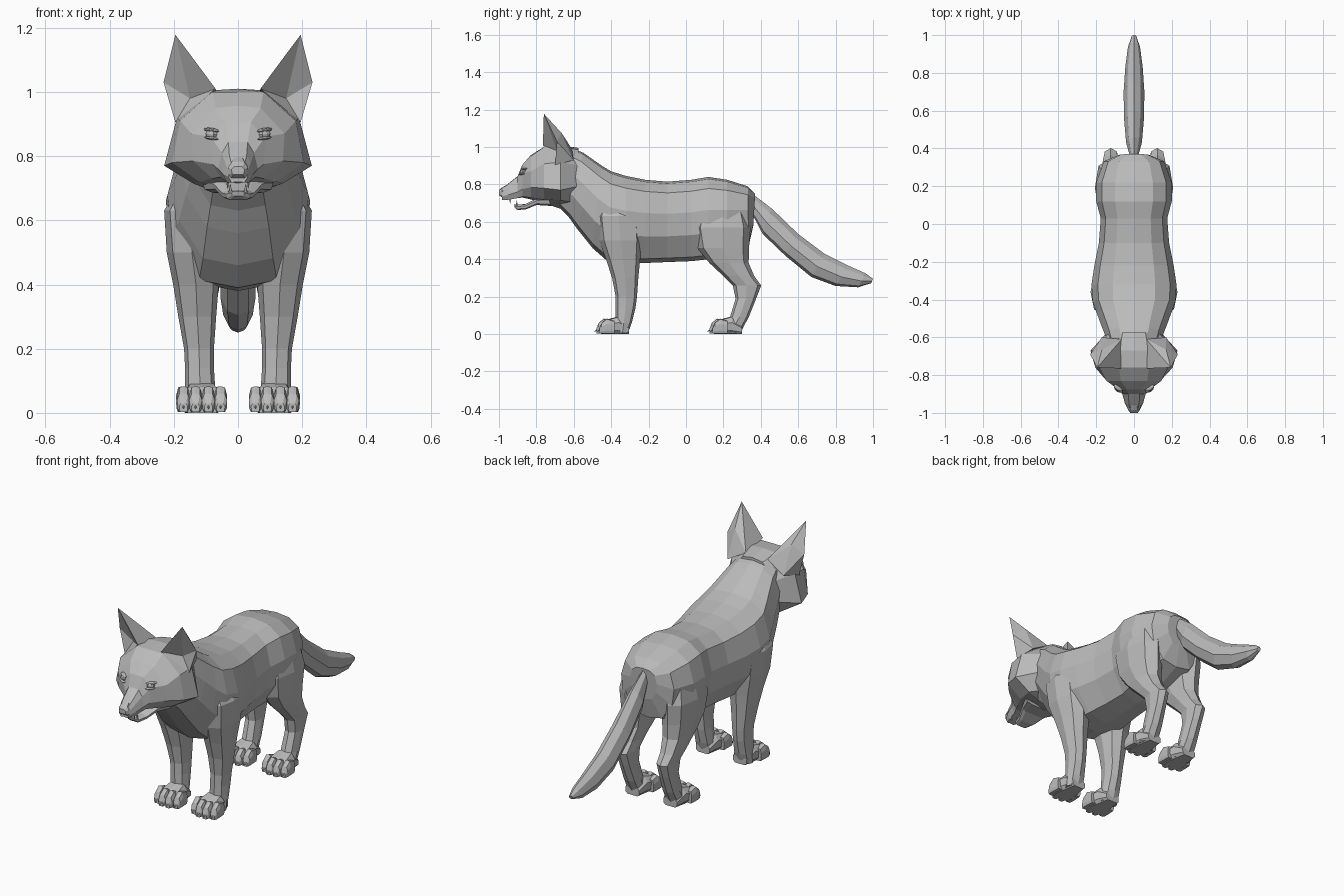
import bpy, bmesh, math
from mathutils import Matrix, Vector

if "Cube" in bpy.data.objects:
    bpy.data.objects.remove(bpy.data.objects["Cube"])

fur = bpy.data.materials.new("grey fur")
fur.diffuse_color = (0.5, 0.5, 0.5, 1)
fur.use_nodes = True
fur.node_tree.nodes["Principled BSDF"].inputs["Base Color"].default_value = fur.diffuse_color


def finish(name, bm, mirror=False):
    bmesh.ops.recalc_face_normals(bm, faces=bm.faces[:])
    mesh = bpy.data.meshes.new(name)
    bm.to_mesh(mesh)
    bm.free()
    mesh.materials.append(fur)
    ob = bpy.data.objects.new(name, mesh)
    bpy.context.collection.objects.link(ob)
    if mirror:
        ob.modifiers.new("Mirror", 'MIRROR').use_axis[0] = True
    return ob


def loft(bm, rings):
    """Skin a run of closed rings and cap both ends."""
    rows = [[bm.verts.new(p) for p in r] for r in rings]
    n = len(rows[0])
    for a, b in zip(rows, rows[1:]):
        for i in range(n):
            j = (i + 1) % n
            bm.faces.new((a[i], a[j], b[j], b[i]))
    bm.faces.new(rows[0])
    bm.faces.new(rows[-1])


def both_halves(half):
    """Close a half ring whose first and last points lie on x = 0."""
    return half + [(-x, y, z) for x, y, z in half[-2:0:-1]]


BARREL = [(0, 0), (.5, .025), (.85, .14), (1, .4), (.93, .68), (.55, .95), (0, 1)]
RIDGED = [(0, 0), (.65, .18), (1, .55), (.6, .9), (0, 1)]
BLOCK = [(0, 0), (.65, .04), (1, .35), (.95, .8), (.7, 1), (0, 1)]


def spine(bm, stations, section, cx=0):
    """Stations hold top y, top z, bottom y, bottom z, half width."""
    rings = []
    for yt, zt, yb, zb, w in stations:
        half = [(x * w, yt + (yb - yt) * t, zt + (zb - zt) * t) for x, t in section]
        rings.append([(x + cx, y, z) for x, y, z in both_halves(half)])
    loft(bm, rings)


# torso and neck
bm = bmesh.new()
spine(bm, [
    (.37, .75, .36, .58, .08), (.33, .79, .335, .47, .16), (.22, .825, .22, .42, .2),
    (.12, .84, .12, .40, .2), (.03, .825, .03, .39, .176), (-.1, .815, -.1, .385, .186),
    (-.22, .825, -.22, .38, .21), (-.32, .845, -.32, .38, .225), (-.40, .87, -.42, .39, .22),
    (-.45, .90, -.50, .46, .198), (-.5, .935, -.58, .56, .175), (-.55, .97, -.63, .63, .155),
    (-.60, .99, -.68, .68, .14)], BARREL)
finish("torso", bm)

# tail
bm = bmesh.new()
spine(bm, [
    (.355, .75, .35, .65, .02), (.46, .67, .41, .535, .042), (.60, .535, .53, .42, .053),
    (.74, .43, .67, .305, .055), (.87, .365, .80, .257, .046), (.96, .325, .92, .25, .032),
    (1.0, .295, .99, .272, .012)], RIDGED)
finish("tail", bm)

# head: half rings of (x, z) from crown to throat at each y
HEAD = {
    -.575: [(0, .995), (.06, .985), (.13, .90), (.145, .79), (.1, .70), (0, .66)],
    -.67: [(0, 1.01), (.08, 1.005), (.19, .92), (.23, .77), (.14, .715), (0, .67)],
    -.76: [(0, 1.0), (.08, 1.0), (.18, .91), (.205, .78), (.12, .72), (0, .70)],
    -.83: [(0, .957), (.07, .95), (.145, .87), (.14, .785), (.08, .73), (0, .72)],
    -.875: [(0, .905), (.04, .905), (.085, .86), (.08, .775), (.055, .735), (0, .73)],
    -.90: [(0, .845), (.03, .843), (.05, .81), (.062, .76), (.045, .727), (0, .73)],
    -.95: [(0, .805), (.027, .803), (.04, .78), (.048, .745), (.034, .718), (0, .725)],
    -.985: [(0, .775), (.02, .773), (.03, .755), (.03, .735), (.02, .718), (0, .72)],
}
bm = bmesh.new()
loft(bm, [both_halves([(x, y, z) for x, z in half]) for y, half in HEAD.items()])
finish("head", bm)

# nose
bm = bmesh.new()
spine(bm, [(-.955, .80, -.955, .735, .02), (-.985, .783, -.985, .732, .031),
           (-1.0, .768, -1.0, .742, .02)], BLOCK)
finish("nose", bm)

# lower jaw
bm = bmesh.new()
spine(bm, [(-.74, .74, -.72, .685, .11), (-.80, .725, -.80, .69, .075),
           (-.86, .695, -.855, .667, .05), (-.905, .692, -.90, .663, .036),
           (-.92, .692, -.915, .675, .02)], BLOCK)
finish("lower_jaw", bm)

# teeth: upper pair points down, lower pair points up
bm = bmesh.new()
for x, y, z, turn in ((.032, -.94, .712, math.pi), (.024, -.905, .70, 0)):
    bmesh.ops.create_cone(bm, cap_ends=True, segments=5, radius1=.006, radius2=.001, depth=.026,
                          matrix=Matrix.Translation((x, y, z)) @ Matrix.Rotation(turn, 4, 'X'))
finish("teeth", bm, True)

# eyes and their lids
for name, size, shift in (("eyes", (.021, .014, .014), 0), ("upper_lids", (.028, .016, .007), .012),
                          ("lower_lids", (.026, .014, .005), -.013)):
    bm = bmesh.new()
    place = (Matrix.Translation((.083, -.871 + shift * .4, .869 + shift))
             @ Matrix.Rotation(.55, 4, 'Z') @ Matrix.Rotation(-.12, 4, 'Y')
             @ Matrix.Diagonal((*size, 1)))
    bmesh.ops.create_uvsphere(bm, u_segments=8, v_segments=6, radius=1, matrix=place)
    finish(name, bm, True)

# ears: pointed shells with a hollow front
bm = bmesh.new()
tip, inner, front, hollow, low, outer, back, mid = [bm.verts.new(p) for p in (
    (.195, -.76, 1.178), (.065, -.61, .99), (.07, -.765, 1.01), (.15, -.69, .98),
    (.195, -.70, .905), (.232, -.69, 1.03), (.17, -.60, .93), (.17, -.665, 1.075))]
for f in ((tip, front, hollow), (tip, hollow, outer), (hollow, low, outer), (front, low, hollow),
          (tip, mid, inner), (tip, inner, front), (tip, outer, mid), (mid, outer, back),
          (mid, back, inner), (outer, low, back), (front, inner, back, low)):
    bm.faces.new(f)
finish("ears", bm, True)


# legs: z, front y, back y, inner x, outer x
def legs(name, stations):
    bm = bmesh.new()
    rings = []
    for z, y0, y1, x0, x1 in stations:
        c = Vector(((x0 + x1) / 2, (y0 + y1) / 2, z))
        rings.append([c + Vector((math.copysign(abs(math.cos(a)) ** .8, math.cos(a)) * (x1 - x0) / 2,
                                  math.copysign(abs(math.sin(a)) ** .8, math.sin(a)) * (y1 - y0) / 2, 0))
                      for a in [k * math.tau / 8 for k in range(8)]])
    loft(bm, rings)
    finish(name, bm, True)


legs("front_legs", [
    (.74, -.44, -.29, .08, .17), (.63, -.48, -.24, .08, .23), (.5, -.465, -.235, .065, .222),
    (.4, -.428, -.245, .06, .202), (.3, -.395, -.255, .068, .186), (.2, -.376, -.262, .075, .168),
    (.14, -.376, -.27, .075, .165), (.06, -.376, -.29, .07, .165), (.005, -.37, -.31, .07, .165)])
legs("rear_legs", [
    (.70, .08, .31, .06, .18), (.57, .04, .345, .05, .207), (.46, .06, .337, .05, .197),
    (.38, .125, .335, .06, .185), (.31, .20, .365, .075, .175), (.26, .25, .402, .08, .165),
    (.19, .265, .375, .08, .16), (.09, .235, .335, .075, .16), (.005, .19, .29, .07, .165)])


# paws: pad, four toes and claws
def paws(name, cx, yf):
    bm = bmesh.new()
    spine(bm, [(yf + dy, zt, yf + dy, 0, w) for dy, zt, w in (
        (.18, .05, .042), (.125, .095, .055), (.07, .08, .07), (.03, .045, .062))], BLOCK, cx)
    for dx, back in ((-.058, .022), (-.02, .006), (.02, .006), (.058, .022)):
        y = yf + back
        spine(bm, [(y + dy, zt, y + dy, .003, w) for dy, zt, w in (
            (.08, .07, .017), (.04, .083, .02), (.012, .06, .02), (0, .03, .013))], BLOCK, cx + dx)
        bmesh.ops.create_cone(bm, cap_ends=True, segments=5, radius1=.006, radius2=.001, depth=.024,
                              matrix=Matrix.Translation((cx + dx, y - .002, .018))
                              @ Matrix.Rotation(math.radians(115), 4, 'X'))
    finish(name, bm, True)


paws("front_paws", .112, -.485)
paws("rear_paws", .115, .12)
